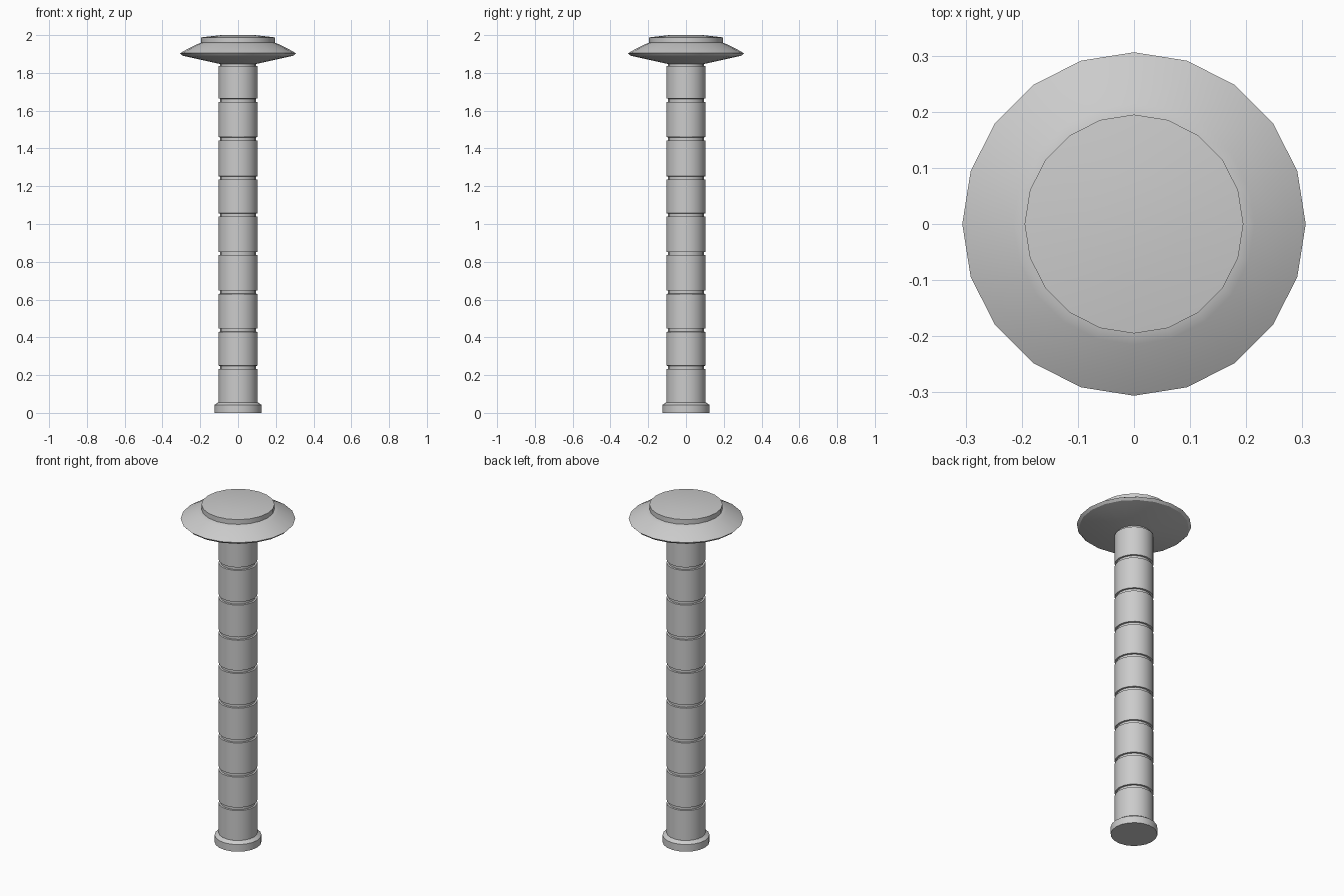
import bpy, bmesh, math

if "Cube" in bpy.data.objects:
    bpy.data.objects.remove(bpy.data.objects["Cube"])

SIDES = 20


def lathe(name, profile):
    """Revolve an (r, z) profile, bottom to top, into a closed solid."""
    bm = bmesh.new()
    rings = []
    for r, z in profile:
        rings.append([bm.verts.new((r * math.cos(2 * math.pi * i / SIDES),
                                    r * math.sin(2 * math.pi * i / SIDES), z))
                      for i in range(SIDES)])
    for a, b in zip(rings, rings[1:]):
        for i in range(SIDES):
            j = (i + 1) % SIDES
            bm.faces.new((a[i], a[j], b[j], b[i]))
    bm.faces.new(rings[0][::-1])
    bm.faces.new(rings[-1])
    mesh = bpy.data.meshes.new(name)
    bm.to_mesh(mesh)
    bm.free()
    ob = bpy.data.objects.new(name, mesh)
    bpy.context.collection.objects.link(ob)
    bpy.ops.object.select_all(action='DESELECT')
    ob.select_set(True)
    bpy.context.view_layer.objects.active = ob
    bpy.ops.object.shade_smooth_by_angle(angle=math.radians(30))
    return ob


# Foot collar
lathe("foot", [(0.125, 0), (0.125, 0.042), (0.105, 0.056)])

# Shaft: one continuous profile with a narrow groove between segments
R, GROOVE = 0.104, 0.094
shaft = [(R, 0.05)]
for z in (0.241, 0.438, 0.639, 0.844, 1.048, 1.244, 1.451, 1.655):
    shaft += [(R, z - 0.009), (GROOVE, z - 0.008),
              (GROOVE, z + 0.008), (R, z + 0.009)]
shaft += [(R, 1.836), (GROOVE, 1.837), (GROOVE, 1.86)]
lathe("shaft", shaft)

# Brim of the cap
lathe("cap_brim", [(0.1, 1.848), (0.293, 1.891), (0.306, 1.904),
                   (0.277, 1.921), (0.215, 1.952), (0.195, 1.96)])

# Button on top of the cap, domed slightly to a flat centre
lathe("cap_button", [(0.195, 1.955), (0.195, 1.988), (0.09, 2.0)])
